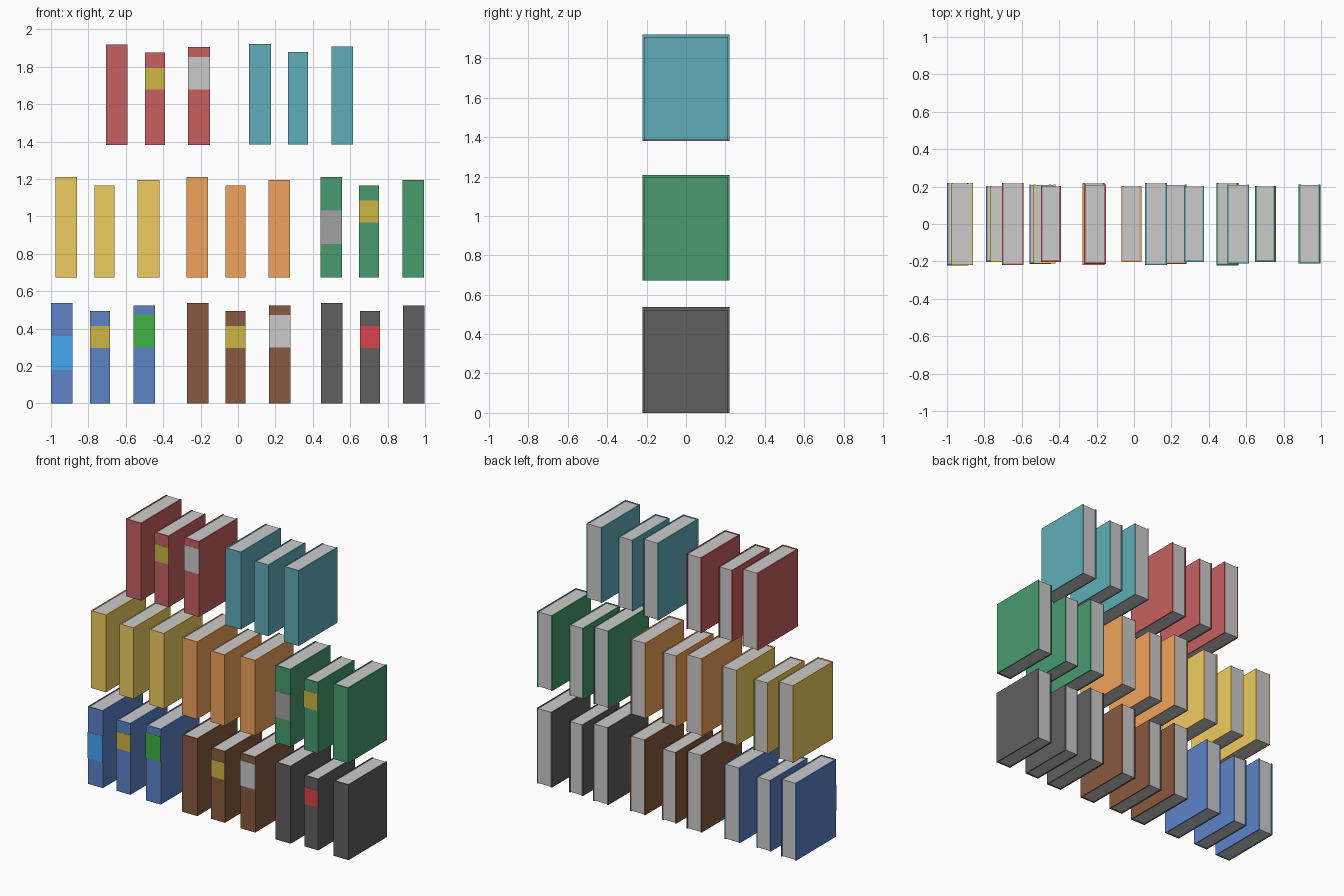
import bpy
import bmesh

if "Cube" in bpy.data.objects:
    bpy.data.objects.remove(bpy.data.objects["Cube"])

COVER = 0.009   # thickness of boards and spine
INSET = 0.003   # how far pages sit inside the cover edges

COLORS = {
    "blue": (0.11, 0.23, 0.58), "brown": (0.25, 0.10, 0.05), "black": (0.115, 0.115, 0.115),
    "yellow": (0.87, 0.61, 0.12), "orange": (0.87, 0.37, 0.11), "green": (0.065, 0.33, 0.155),
    "red": (0.57, 0.115, 0.12), "teal": (0.12, 0.42, 0.48),
    "label_blue": (0.06, 0.39, 0.88), "label_gold": (0.62, 0.47, 0.06),
    "label_green": (0.05, 0.45, 0.06), "label_silver": (0.53, 0.53, 0.53),
    "label_grey": (0.36, 0.36, 0.36), "label_red": (0.67, 0.06, 0.07),
}
MATS = {}
for key, rgb in COLORS.items():
    MATS[key] = bpy.data.materials.new(key)
    MATS[key].diffuse_color = (*rgb, 1.0)


def prism(name, profile, z0, z1, mat=None):
    """Extrude an xy outline from z0 up to z1."""
    bm = bmesh.new()
    face = bm.faces.new([bm.verts.new((x, y, z0)) for x, y in profile])
    ext = bmesh.ops.extrude_face_region(bm, geom=[face])
    top = [v for v in ext["geom"] if isinstance(v, bmesh.types.BMVert)]
    bmesh.ops.translate(bm, verts=top, vec=(0, 0, z1 - z0))
    bmesh.ops.recalc_face_normals(bm, faces=bm.faces)
    mesh = bpy.data.meshes.new(name)
    bm.to_mesh(mesh)
    bm.free()
    obj = bpy.data.objects.new(name, mesh)
    bpy.context.collection.objects.link(obj)
    if mat:
        mesh.materials.append(MATS[mat])
    return obj


def rect(x0, x1, y0, y1):
    return [(x0, y0), (x1, y0), (x1, y1), (x0, y1)]


def book(name, x, z, width, depth, height, color, label, band):
    x1, d, c = x + width, depth / 2, COVER
    # cover: U-shaped wrap with the spine at the front
    u = [(x, -d), (x1, -d), (x1, d), (x1 - c, d), (x1 - c, -d + c),
         (x + c, -d + c), (x + c, d), (x, d)]
    prism(name + "_cover", u, z, z + height, color)
    # page block
    prism(name + "_pages", rect(x + c, x1 - c, -d + c, d - INSET),
          z + INSET, z + height - INSET)
    # coloured spine label
    if label:
        prism(name + "_spine_label", rect(x, x1, -d - 0.0015, -d + 0.001),
              z + band[0], z + band[1], "label_" + label)


# offset in set, width, depth, height, label band
SIZES = [
    (0.0, 0.116, 0.441, 0.537, (0.179, 0.360)),
    (0.208, 0.107, 0.405, 0.494, (0.296, 0.413)),
    (0.44, 0.115, 0.424, 0.523, (0.298, 0.472)),
]

# colour, x start, base z, labels
SETS = [
    ("blue", -1.0, 0.0, ("blue", "gold", "green")),
    ("brown", -0.274, 0.0, (None, "gold", "silver")),
    ("black", 0.443, 0.0, (None, "red", None)),
    ("yellow", -0.976, 0.672, (None, None, None)),
    ("orange", -0.276, 0.672, (None, None, None)),
    ("green", 0.440, 0.672, ("grey", "gold", None)),
    ("red", -0.706, 1.381, (None, "gold", "silver")),
    ("teal", 0.060, 1.385, (None, None, None)),
]

for color, x, z, labels in SETS:
    for i, ((dx, w, d, h, band), label) in enumerate(zip(SIZES, labels), 1):
        book(f"{color}_book_{i}", x + dx, z, w, d, h, color, label, band)

for m in bpy.data.materials:
    if m.users and not m.is_grease_pencil:
        m.use_nodes = True
        m.node_tree.nodes["Principled BSDF"].inputs["Base Color"].default_value = m.diffuse_color
